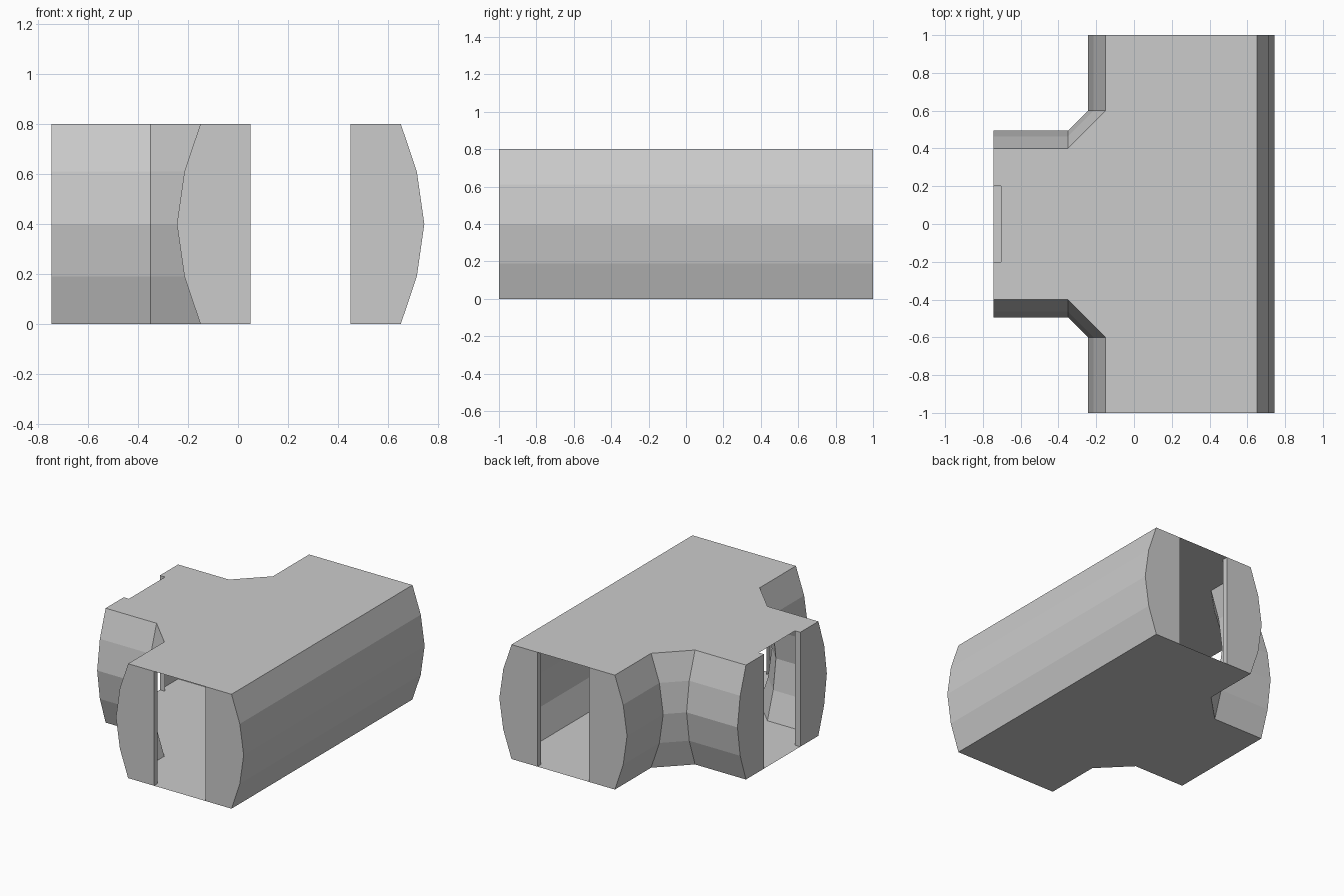
import bpy

if "Cube" in bpy.data.objects:
    bpy.data.objects.remove(bpy.data.objects["Cube"])

# Wall bulge profile: (outward offset, height)
PROFILE = [(0, 0), (0.064, 0.19), (0.094, 0.4), (0.064, 0.61), (0, 0.8)]
H = 0.8        # corridor height
END = 0.744    # x of the side branch end
JAMB = 0.04    # depth of the door jambs
MID = 0.25     # centre line of the main corridor


def make(name, polys):
    """Flat-shaded object from a list of polygons (each a list of points)."""
    verts, faces = [], []
    for poly in polys:
        faces.append(range(len(verts), len(verts) + len(poly)))
        verts += poly
    mesh = bpy.data.meshes.new(name)
    mesh.from_pydata(verts, [], [list(f) for f in faces])
    obj = bpy.data.objects.new(name, mesh)
    bpy.context.collection.objects.link(obj)
    return obj


def wall(name, path):
    """Sweep the bulged profile along a path of (x, y, dx, dy) stations."""
    rings = [[(x + dx * d, y + dy * d, z) for d, z in PROFILE]
             for x, y, dx, dy in path]
    polys = []
    for a, b in zip(rings, rings[1:]):
        for i in range(len(PROFILE) - 1):
            polys.append([a[i], b[i], b[i + 1], a[i + 1]])
    return make(name, polys)


def doorway(name, place):
    """End wall halves with jambs; place(u, depth, z) maps to the world."""
    polys = []
    for s in (-1, 1):
        side = [place(s * (0.4 + d), 0, z) for d, z in PROFILE]
        panel = [place(s * 0.2, 0, H), place(s * 0.2, 0, 0)] + side
        jamb = [place(s * 0.2, dep, z)
                for dep, z in ((0, 0), (JAMB, 0), (JAMB, H), (0, H))]
        polys += [panel[::s], jamb[::-s]]
    return make(name, polys)


# Bulged walls: straight long side, and two corner walls along the branch
wall("long_wall", [(0.65, -1, 1, 0), (0.65, 1, 1, 0)])
for s, label in ((-1, "front"), (1, "back")):
    path = [(-0.15, s, -1, 0), (-0.15, s * 0.6, -1, 0),
            (-0.35, s * 0.4, 0, s), (-END, s * 0.4, 0, s)]
    wall(label + "_corner_wall", path[::s])

# Floor and roof; the roof is notched above the branch doorway
right_part = [(-END, -0.4), (-0.35, -0.4), (-0.15, -0.6), (-0.15, -1), (0.65, -1),
              (0.65, 1), (-0.15, 1), (-0.15, 0.6), (-0.35, 0.4), (-END, 0.4)]
notch = [(-END, 0.2), (-END + JAMB, 0.2), (-END + JAMB, -0.2), (-END, -0.2)]
make("floor", [[(x, y, 0) for x, y in reversed(right_part)]])
make("roof", [[(x, y, H) for x, y in right_part + notch]])

# Doorways at the three open ends
doorway("front_doorway", lambda u, dep, z: (MID + u, -1 + dep, z))
doorway("back_doorway", lambda u, dep, z: (MID - u, 1 - dep, z))
doorway("branch_doorway", lambda u, dep, z: (-END + dep, -u, z))
